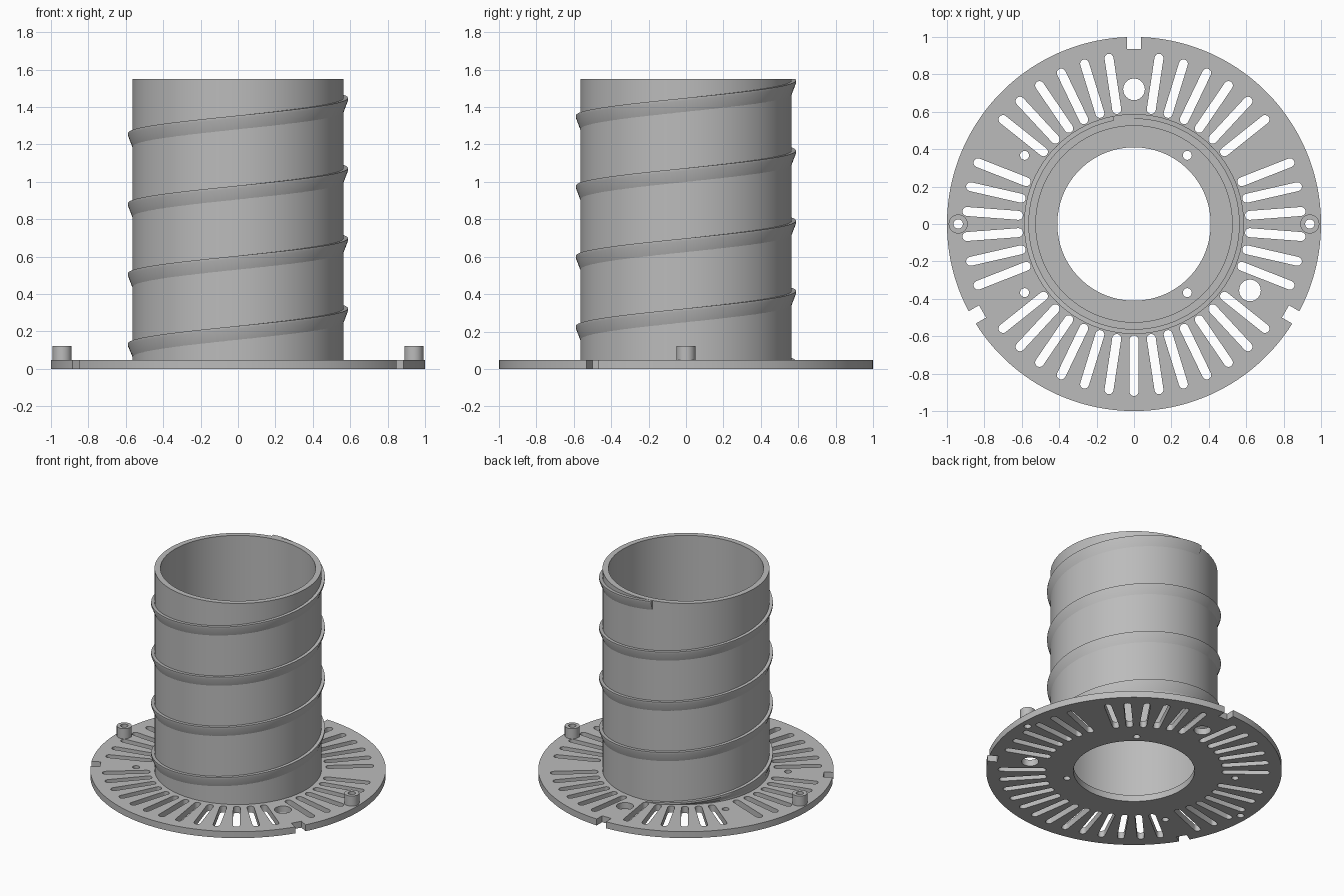
import bpy, bmesh, math
from math import cos, sin, pi, radians
from mathutils import Vector

cube = bpy.data.objects.get("Cube")
if cube:
    bpy.data.objects.remove(cube, do_unlink=True)

grey = bpy.data.materials.new("mid grey")
grey.use_nodes = True
colour = (0.5, 0.5, 0.5, 1)
grey.diffuse_color = colour
grey.node_tree.nodes["Principled BSDF"].inputs["Base Color"].default_value = colour

PLATE, TOP = 0.048, 1.55
TUBE_IN, TUBE_OUT = 0.525, 0.565


def finish(name, mesh):
    """Clean the mesh, link it and smooth its round walls."""
    bm = bmesh.new()
    bm.from_mesh(mesh)
    bmesh.ops.remove_doubles(bm, verts=bm.verts, dist=1e-5)
    bmesh.ops.recalc_face_normals(bm, faces=bm.faces)
    bm.to_mesh(mesh)
    bm.free()
    mesh.materials.clear()
    mesh.materials.append(grey)
    ob = bpy.data.objects.new(name, mesh)
    bpy.context.collection.objects.link(ob)
    bpy.ops.object.select_all(action='DESELECT')
    bpy.context.view_layer.objects.active = ob
    ob.select_set(True)
    bpy.ops.object.shade_smooth_by_angle(angle=radians(30))
    return ob


def prism(name, loops, z0, z1):
    """Extrude an outline with holes from z0 to z1."""
    cu = bpy.data.curves.new(name + "_profile", 'CURVE')
    cu.dimensions, cu.fill_mode = '2D', 'BOTH'
    cu.extrude = (z1 - z0) / 2
    for loop in loops:
        sp = cu.splines.new('POLY')
        sp.points.add(len(loop) - 1)
        for p, (x, y) in zip(sp.points, loop):
            p.co = (x, y, 0, 1)
        sp.use_cyclic_u = True
    helper = bpy.data.objects.new(name + "_profile", cu)
    bpy.context.collection.objects.link(helper)
    deps = bpy.context.evaluated_depsgraph_get()
    mesh = bpy.data.meshes.new_from_object(helper.evaluated_get(deps))
    bpy.data.objects.remove(helper, do_unlink=True)
    mesh.name = name
    for v in mesh.vertices:
        v.co.z += (z0 + z1) / 2
    return finish(name, mesh)


def circle(r, x=0, y=0, n=24):
    return [(x + r * cos(2 * pi * i / n), y + r * sin(2 * pi * i / n)) for i in range(n)]


def turn(points, angle):
    return [(x * cos(angle) - y * sin(angle), x * sin(angle) + y * cos(angle)) for x, y in points]


def slot(angle, r0=0.595, r1=0.92, w=0.024, n=8):
    ends = [(r1 - w, -pi / 2), (r0 + w, pi / 2)]
    pts = [(cx + w * cos(a + pi * i / n), w * sin(a + pi * i / n))
           for cx, a in ends for i in range(n + 1)]
    return turn(pts, angle)


def notched_rim(half=0.038, depth=0.935, n=48):
    """Unit circle with three square notches, one at the back."""
    a = math.asin(half)
    rim = []
    for k in range(3):
        start = pi / 2 + k * 2 * pi / 3
        rim += turn([(depth, -half), (depth, half)], start)
        span = 2 * pi / 3 - 2 * a
        rim += [(cos(start + a + span * i / n), sin(start + a + span * i / n)) for i in range(n + 1)]
    return rim


# Slotted base plate
loops = [notched_rim(), circle(0.41, n=96)]
SLOTS = 42
for k in range(SLOTS):
    if k % 7 or k == 0:
        loops.append(slot(-pi / 2 + 2 * pi * k / SLOTS))
loops += [circle(0.058, 0, 0.72), circle(0.058, 0.62, -0.355)]
for x in (-0.585, 0.285):
    for y in (-0.367, 0.367):
        loops.append(circle(0.024, x, y))
for x in (-0.94, 0.94):
    loops.append(circle(0.025, x))
prism("base_plate", loops, 0, PLATE)

# Hollow bosses at both sides
for side, x in (("left", 0.94), ("right", -0.94)):
    prism(side + "_boss", [circle(0.051, x), circle(0.025, x)], PLATE - 0.004, 0.123)

# Main tube
prism("tube", [circle(TUBE_OUT, n=128), circle(TUBE_IN, n=128)], PLATE - 0.004, TOP)

# Helical rib with a flat top and a tapered underside
bm = bmesh.new()
profile = [(0.555, 0), (0.588, 0), (0.588, -0.014), (0.555, -0.1)]
PITCH, STEPS = 0.375, 96
rings = []
for i in range(4 * STEPS + 4):
    a = pi / 2 + 2 * pi * i / STEPS
    z = 0.042 + PITCH * i / STEPS
    rings.append([bm.verts.new((r * cos(a), r * sin(a), min(max(z + dz, PLATE - 0.006), TOP - 0.001)))
                  for r, dz in profile])
for p, q in zip(rings, rings[1:]):
    for j in range(4):
        bm.faces.new((p[j], q[j], q[j - 1], p[j - 1]))
bm.faces.new(rings[0])
bm.faces.new(rings[-1][::-1])
rib = bpy.data.meshes.new("helical_rib")
bm.to_mesh(rib)
bm.free()
finish("helical_rib", rib)
